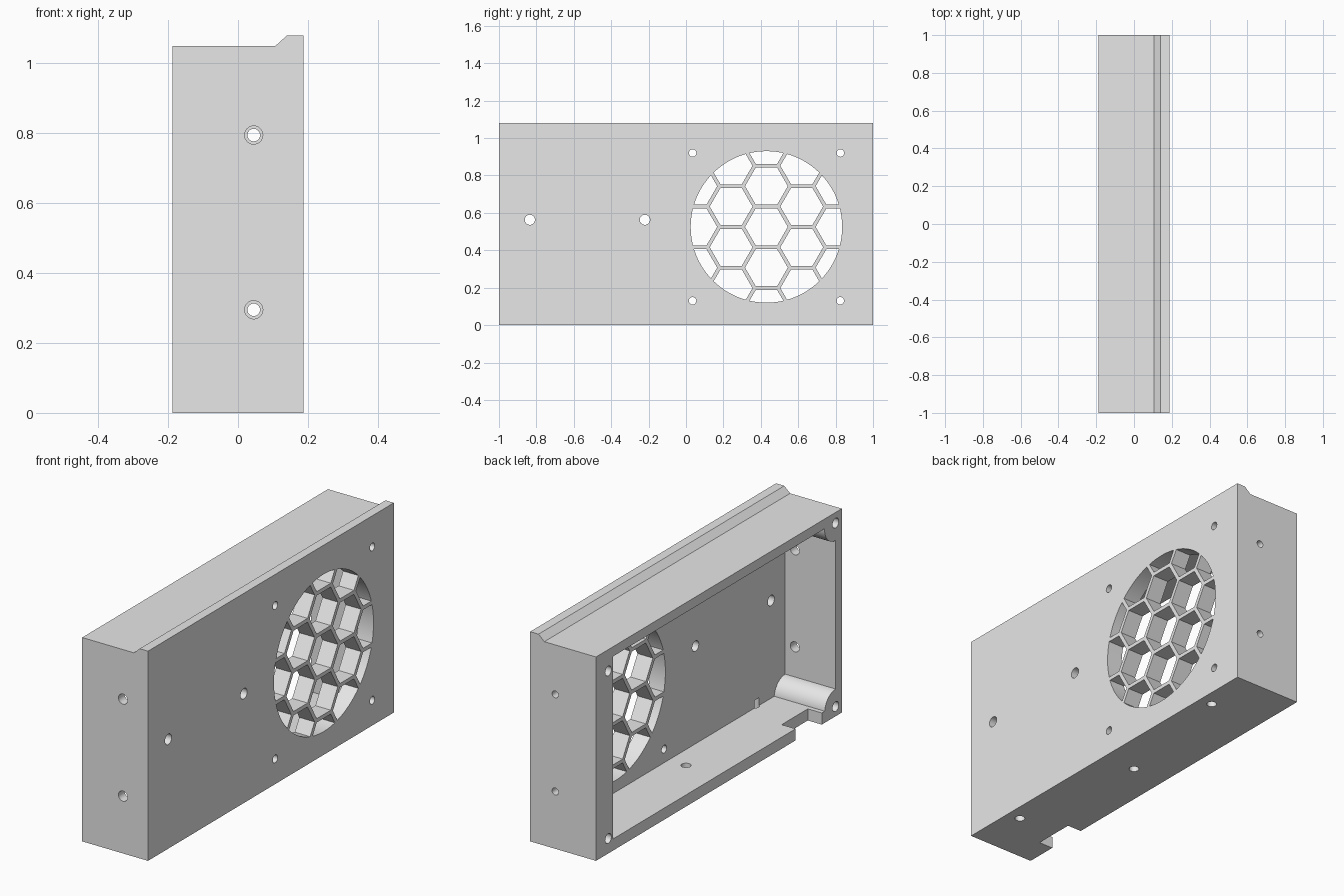
import bpy, bmesh, math
from mathutils import Matrix, Vector

if "Cube" in bpy.data.objects:
    bpy.data.objects.remove(bpy.data.objects["Cube"], do_unlink=True)

HALF_W, TOP, LIP_TOP, PLATE_X = 0.1875, 1.05, 1.08, 0.1
FAN_Y, FAN_Z, FAN_R = 0.43, 0.525, 0.405
PITCH, RIB = 0.218, 0.02

grey = bpy.data.materials.new("plain grey")
grey.use_nodes = True
grey.diffuse_color = (0.8, 0.8, 0.8, 1)
grey.node_tree.nodes["Principled BSDF"].inputs["Base Color"].default_value = (0.8, 0.8, 0.8, 1)


def make_object(name, bm):
    bmesh.ops.recalc_face_normals(bm, faces=bm.faces)
    mesh = bpy.data.meshes.new(name)
    bm.to_mesh(mesh)
    bm.free()
    mesh.materials.append(grey)
    obj = bpy.data.objects.new(name, mesh)
    bpy.context.collection.objects.link(obj)
    return obj


def add_box(bm, low, high):
    low, high = Vector(low), Vector(high)
    place = Matrix.Translation((low + high) / 2) @ Matrix.Diagonal((high - low).to_4d())
    bmesh.ops.create_cube(bm, size=1, matrix=place)


def add_rod(bm, start, end, radius, sides=32):
    start, end = Vector(start), Vector(end)
    axis = end - start
    turn = Vector((0, 0, 1)).rotation_difference(axis).to_matrix().to_4x4()
    bmesh.ops.create_cone(bm, cap_ends=True, segments=sides, radius1=radius, radius2=radius,
                          depth=axis.length, matrix=Matrix.Translation((start + end) / 2) @ turn)


def combine(obj, tool, operation):
    """Apply a boolean and discard the tool."""
    mod = obj.modifiers.new("cut", "BOOLEAN")
    mod.operation, mod.solver, mod.object = operation, "EXACT", tool
    graph = bpy.context.evaluated_depsgraph_get()
    result = bpy.data.meshes.new_from_object(obj.evaluated_get(graph))
    obj.modifiers.clear()
    obj.data = result
    bpy.data.objects.remove(tool, do_unlink=True)


# Outer housing: a profile with a chamfered lip, extruded along y
bm = bmesh.new()
profile = [(-HALF_W, 0), (HALF_W, 0), (HALF_W, LIP_TOP), (0.14, LIP_TOP),
           (0.107, TOP), (-HALF_W, TOP)]
face = bm.faces.new([bm.verts.new((x, -1, z)) for x, z in profile])
side = bmesh.ops.extrude_face_region(bm, geom=[face])
bmesh.ops.translate(bm, vec=(0, 2, 0),
                    verts=[v for v in side["geom"] if isinstance(v, bmesh.types.BMVert)])
housing = make_object("housing", bm)

# Cavity, leaving round screw bosses in the two front corners
bm = bmesh.new()
add_box(bm, (-0.3, -0.95, 0.06), (PLATE_X, 0.861, 1.0))
cavity = make_object("cavity", bm)
bm = bmesh.new()
for z in (0.05, 0.995):
    add_rod(bm, (-0.4, -0.95, z), (0.2, -0.95, z), 0.09, 48)
combine(cavity, make_object("bosses", bm), "DIFFERENCE")
combine(housing, cavity, "DIFFERENCE")

# Honeycomb grille: hexagonal cells trimmed to a round opening
bm = bmesh.new()
cell_radius = (PITCH - RIB) / math.sqrt(3)
for col in range(-3, 4):
    for row in range(-3, 4):
        y = FAN_Y + col * PITCH * math.sqrt(3) / 2
        z = FAN_Z + (row + (col % 2) / 2) * PITCH
        ring = [(y + cell_radius * math.cos(math.pi * k / 3),
                 z + cell_radius * math.sin(math.pi * k / 3)) for k in range(6)]
        near, far = [[bm.verts.new((x, a, b)) for a, b in ring] for x in (0.05, 0.25)]
        bm.faces.new(near)
        bm.faces.new(far)
        for k in range(6):
            n = (k + 1) % 6
            bm.faces.new((near[k], near[n], far[n], far[k]))
cells = make_object("grille_cells", bm)
bm = bmesh.new()
add_rod(bm, (0.03, FAN_Y, FAN_Z), (0.27, FAN_Y, FAN_Z), FAN_R, 96)
combine(cells, make_object("grille_opening", bm), "INTERSECT")
combine(housing, cells, "DIFFERENCE")

# Screw holes and the cable notch
bm = bmesh.new()
for y in (-0.835, -0.22):                       # mounting holes in the plate
    add_rod(bm, (0.05, y, 0.563), (0.25, y, 0.563), 0.027)
for y in (0.035, 0.825):                        # holes around the grille
    for z in (0.13, 0.92):
        add_rod(bm, (0.05, y, z), (0.25, y, z), 0.02)
for z in (0.295, 0.795):                        # holes in the end walls
    add_rod(bm, (0.045, -1.05, z), (0.045, -0.9, z), 0.026)
    add_rod(bm, (0.045, 0.8, z), (0.045, 1.05, z), 0.018)
for x, y in ((0.115, 0.72), (0, 0), (0.115, -0.72)):   # holes in the floor
    add_rod(bm, (x, y, -0.05), (x, y, 0.1), 0.024)
for y, z in ((-0.95, 0.05), (-0.95, 0.995), (0.9, 0.077), (0.9, 0.94)):  # rim screws
    add_rod(bm, (-0.25, y, z), (0.0, y, z), 0.025)
add_box(bm, (-0.3, -0.837, -0.05), (-0.108, -0.624, 0.1))
combine(housing, make_object("holes", bm), "DIFFERENCE")

# Smooth the round surfaces and keep hard edges
bpy.ops.object.select_all(action="DESELECT")
housing.select_set(True)
bpy.context.view_layer.objects.active = housing
bpy.ops.object.shade_smooth_by_angle(angle=math.radians(30))
